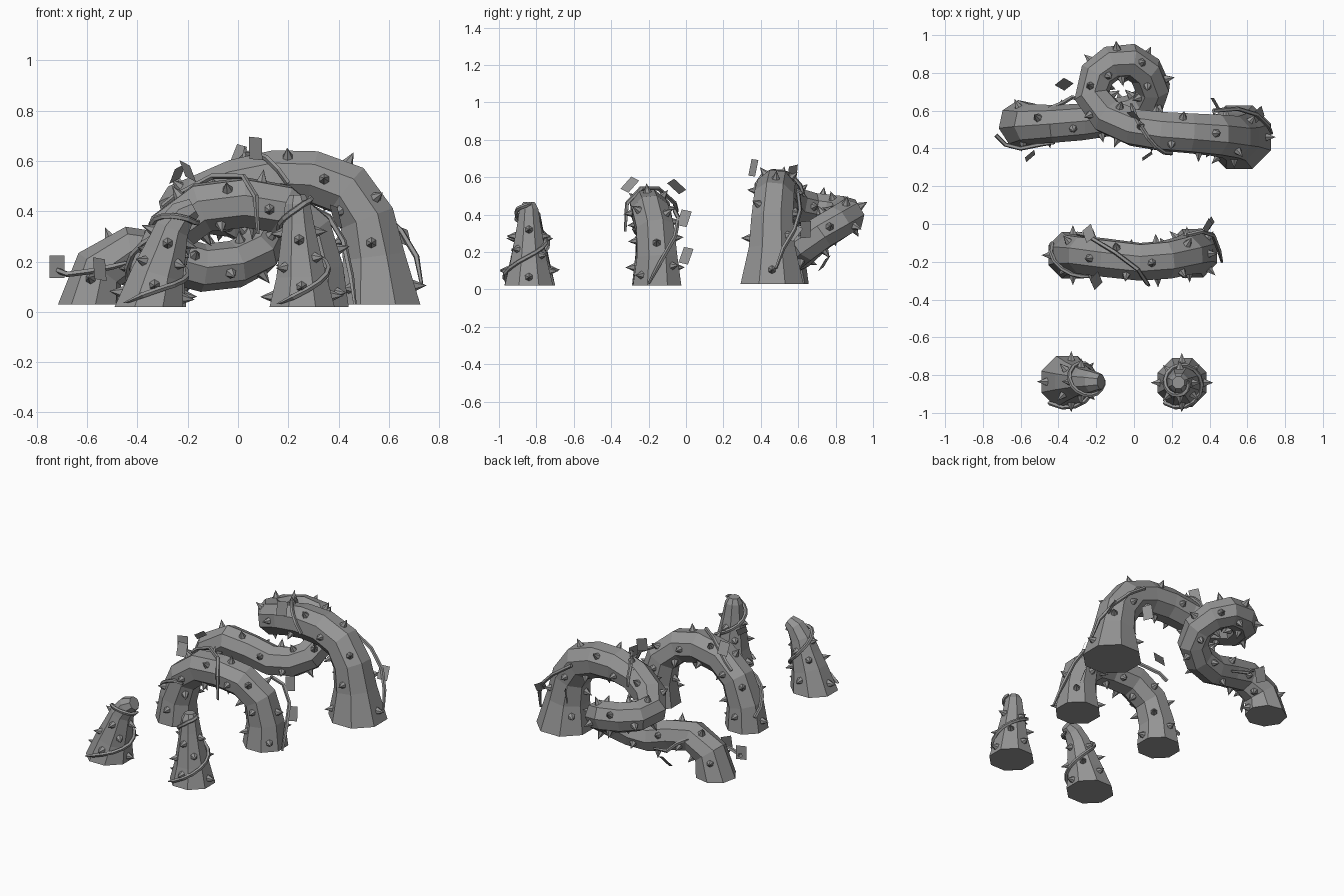
import bpy, bmesh, math
from mathutils import Vector, Euler

cube = bpy.data.objects.get("Cube")
if cube:
    bpy.data.objects.remove(cube)

GREY = (0.3, 0.3, 0.3, 1)
mat = bpy.data.materials.new("bramble grey")
mat.use_nodes = True
mat.diffuse_color = GREY
mat.node_tree.nodes["Principled BSDF"].inputs["Base Color"].default_value = GREY


def finish(bm, name):
    mesh = bpy.data.meshes.new(name)
    bm.to_mesh(mesh)
    bm.free()
    mesh.materials.append(mat)
    obj = bpy.data.objects.new(name, mesh)
    bpy.context.collection.objects.link(obj)
    return obj


def frames(points):
    """Centre and two twist-free side axes at each path point; ends near the ground are level."""
    pts = [Vector(p) for p in points]
    last = len(pts) - 1
    out, u = [], Vector((1, 0, 0))
    for i, p in enumerate(pts):
        t = (pts[min(i + 1, last)] - pts[max(i - 1, 0)]).normalized()
        if i in (0, last) and p.z < 0.04:
            t = Vector((0, 0, math.copysign(1, t.z)))
        if abs(t.dot(u)) > 0.95:
            u = t.orthogonal()
        u = (u - t * u.dot(t)).normalized()
        out.append((p, u.copy(), t.cross(u)))
    return out


def tube(name, points, radii, sides):
    """Faceted tube with closed ends."""
    bm = bmesh.new()
    rings = []
    for (p, u, v), r in zip(frames(points), radii):
        angles = [math.tau * (k + 0.5) / sides for k in range(sides)]
        rings.append([bm.verts.new(p + r * (u * math.cos(a) + v * math.sin(a))) for a in angles])
    for a, b in zip(rings, rings[1:]):
        for k in range(sides):
            n = (k + 1) % sides
            bm.faces.new((a[k], a[n], b[n], b[k]))
    bm.faces.new(rings[0][::-1])
    bm.faces.new(rings[-1])
    bmesh.ops.recalc_face_normals(bm, faces=bm.faces)
    return finish(bm, name)


def strand(name, points):
    """Thin vine with a tapered tip."""
    tube(name, points, [0.012] * (len(points) - 1) + [0.007], 5)


class Stem:
    """Thick stem with thorns; gives surface positions for vines."""

    def __init__(self, name, rows, thorn_angles, bare_tip=0):
        self.name = name
        self.points = [r[:3] for r in rows]
        self.radii = [r[3] for r in rows]
        self.frames = frames(self.points)
        tube(name, self.points, self.radii, 8)
        self.thorns(thorn_angles, len(rows) - 1 - bare_tip)

    def at(self, index, degrees, lift):
        i = min(int(index), len(self.points) - 2)
        f = index - i
        (p, u, v), (q, s, w) = self.frames[i], self.frames[i + 1]
        a = math.radians(degrees)
        out = (u.lerp(s, f) * math.cos(a) + v.lerp(w, f) * math.sin(a)).normalized()
        r = self.radii[i] * (1 - f) + self.radii[i + 1] * f
        return p.lerp(q, f) + out * (r * 0.93 + lift), out

    def thorns(self, angles, segments):
        bm = bmesh.new()
        for seg in range(segments):
            for k, a in enumerate(angles):
                pos, out = self.at(seg + 0.35 + 0.3 * (k % 2), a + 45 * seg, 0.018)
                m = out.to_track_quat("Z", "Y").to_matrix().to_4x4()
                m.translation = pos
                bmesh.ops.create_cone(bm, cap_ends=True, segments=6, radius1=0.026,
                                      radius2=0, depth=0.056, matrix=m)
        finish(bm, self.name + "_thorns")

    def vine(self, start, end, a0, a1):
        n = max(6, int(abs(a1 - a0) / 25))
        strand(self.name + "_vine",
               [self.at(start + (end - start) * k / n, a0 + (a1 - a0) * k / n, 0.014)[0]
                for k in range(n + 1)])


QUARTERS = (0, 90, 180, 270)
THIRDS = (0, 135, 225)

# Two upright shoots at the front
right_shoot = Stem("right_shoot", [
    (-.355, -.835, .02, .147), (-.32, -.835, .15, .112), (-.29, -.835, .24, .092),
    (-.262, -.835, .33, .073), (-.22, -.835, .39, .06), (-.175, -.835, .415, .042)], QUARTERS, 2)
left_shoot = Stem("left_shoot", [
    (.255, -.84, .02, .14), (.252, -.84, .14, .108), (.245, -.84, .25, .086),
    (.24, -.84, .35, .067), (.237, -.84, .43, .054), (.235, -.84, .465, .034)], QUARTERS, 2)
for shoot in (right_shoot, left_shoot):
    shoot.vine(0.1, 4.7, 230, 730)

# Middle arch
arch = Stem("middle_arch", [
    (-.33, -.165, .02, .134), (-.32, -.165, .17, .115), (-.265, -.165, .32, .106),
    (-.14, -.18, .415, .105), (.03, -.2, .435, .104), (.17, -.19, .41, .105),
    (.275, -.165, .32, .108), (.31, -.155, .17, .117), (.31, -.155, .02, .14)], QUARTERS)
arch.vine(0.6, 2.3, 150, 285)
strand("middle_arch_hanging_vine", [
    (-.3, -.05, .42), (-.25, -.06, .46), (-.1, -.15, .54), (.02, -.24, .54),
    (.07, -.315, .46), (.08, -.325, .31)])
strand("middle_arch_side_vine", [
    (.28, -.06, .42), (.36, -.04, .38), (.42, -.06, .28), (.45, -.14, .14), (.465, -.2, .03)])

# Back arch with a full loop in the middle
loop = Stem("looped_arch", [
    (.557, .46, .03, .182), (.54, .46, .22, .134), (.513, .46, .37, .12),
    (.435, .47, .485, .115), (.3, .48, .535, .11), (.15, .49, .54, .107),
    (0, .51, .51, .102), (-.14, .57, .45, .1), (-.222, .68, .42, .097),
    (-.195, .79, .41, .095), (-.12, .85, .405, .095), (-.02, .862, .39, .095),
    (.06, .81, .355, .095), (.1, .72, .3, .095), (.075, .64, .235, .095),
    (-.01, .59, .19, .095), (-.14, .56, .175, .096),
    (-.28, .54, .215, .097), (-.43, .53, .24, .1), (-.55, .53, .17, .107),
    (-.59, .53, .03, .128)], THIRDS)
loop.vine(4.6, 6.4, -110, 80)
strand("looped_arch_side_vine", [
    (.42, .6, .51), (.55, .61, .42), (.65, .58, .32), (.71, .52, .22), (.73, .48, .11)])

# Loose vines round the small foot of the back arch
strand("foot_vine", [(-.73, .47, .17), (-.68, .42, .15), (-.6, .4, .16),
                     (-.5, .42, .18), (-.42, .43, .2)])
strand("trailing_vine", [(-.45, .61, .26), (-.38, .64, .22), (-.33, .67, .17), (-.22, .65, .15)])

# Flat leaves: centre, then lean and turn in degrees
LEAVES = [
    (.07, .36, .65, 10, 35), (0, .57, .62, 20, -50), (-.55, .36, .17, 15, 40),
    (-.72, .45, .18, 0, 20), (.66, .58, .3, 35, 40), (.43, .64, .32, 10, -60),
    (-.37, .74, .14, 40, -30), (-.2, -.3, .56, 40, 45), (-.24, -.05, .55, -45, 40),
    (.39, -.01, .38, 20, 60), (.4, 0, .18, 20, 55)]
for x, y, z, lean, turn in LEAVES:
    bm = bmesh.new()
    bmesh.ops.create_grid(bm, x_segments=1, y_segments=1, size=0.5)
    bmesh.ops.scale(bm, vec=(0.063, 0.09, 1), verts=bm.verts)
    leaf = finish(bm, "leaf")
    leaf.location = (x, y, z)
    leaf.rotation_euler = Euler((math.radians(90 - lean), math.radians(lean / 2), math.radians(turn)))
